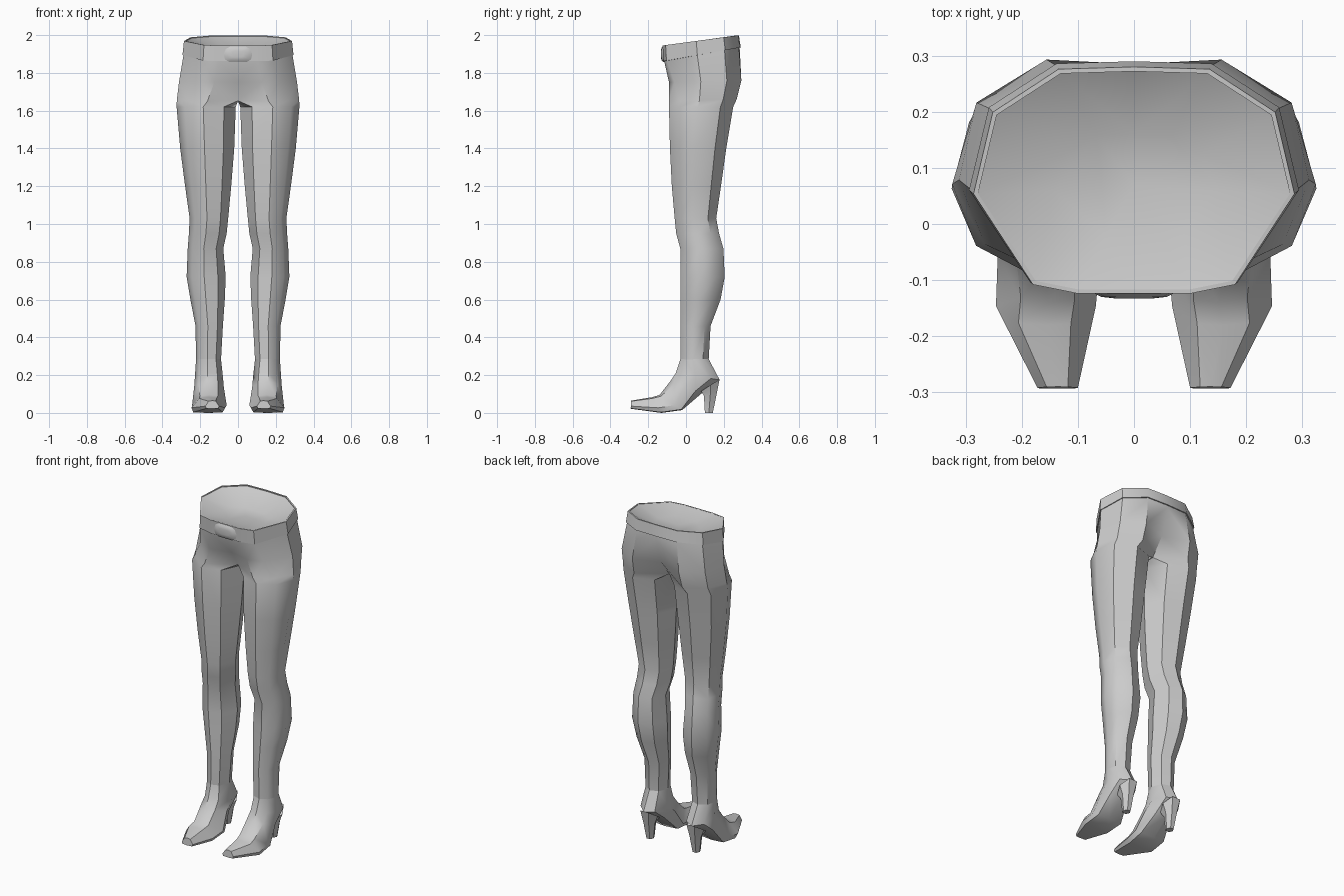
import bpy, bmesh

if "Cube" in bpy.data.objects:
    bpy.data.objects.remove(bpy.data.objects["Cube"])

# Cross-section templates: u = inner..outer (-1..1), v = front..back (-1..1)
LEG = [(-.6, -.8), (.1, -1), (.72, -.7), (1, -.1), (.8, .6), (.1, 1), (-.65, .75), (-1, 0)]
FOOT = [(-.5, -.9), (0, -1), (.55, -.85), (1, .35), (.9, .92), (.1, 1), (-.85, .92), (-1, .35)]
# Half-torso templates: u = 0 lies on the centre line
HIP = [(0, -1), (.35, -1), (.63, -.92), (1, -.12), (.88, .6), (.47, .98), (0, 1), (0, 0)]
SEAT = [(0, -.85), (.4, -1), (.68, -.85), (1, -.12), (.9, .6), (.5, 1), (0, .72), (0, 0)]
CROTCH = [(0, -.5), (.5, -1), (.82, -.7), (1, -.1), (.88, .6), (.5, 1), (0, .4), (0, 0)]


def ring(xi, xo, yf, zf, yb, zb, tpl):
    """Section between a front point and a back point, inner and outer x."""
    pts = []
    for u, v in tpl:
        t = (v + 1) / 2
        x = xi + (xo - xi) * (u + 1) / 2 if tpl in (LEG, FOOT) else u * xo
        pts.append((x, yf + (yb - yf) * t, zf + (zb - zf) * t))
    return pts


def finish(name, bm, angle):
    bmesh.ops.remove_doubles(bm, verts=bm.verts, dist=1e-5)
    bmesh.ops.recalc_face_normals(bm, faces=bm.faces)
    me = bpy.data.meshes.new(name)
    bm.to_mesh(me)
    bm.free()
    ob = bpy.data.objects.new(name, me)
    bpy.context.collection.objects.link(ob)
    bpy.ops.object.select_all(action='DESELECT')
    ob.select_set(True)
    bpy.context.view_layer.objects.active = ob
    bpy.ops.object.shade_smooth_by_angle(angle=angle)
    return ob


def loft(name, rings, cap=True, sides=(1, -1), angle=0.75):
    """Skin a list of rings on both sides, leaving the centre plane open."""
    bm = bmesh.new()
    for s in sides:
        rows = [[bm.verts.new((s * x, y, z)) for x, y, z in r] for r in rings]
        n = len(rows[0])
        for a, b in zip(rows, rows[1:]):
            for i in range(n):
                j = (i + 1) % n
                q = (a[i], a[j], b[j], b[i])
                if any(abs(v.co.x) > 1e-5 for v in q):
                    bm.faces.new(q)
        if cap:
            bm.faces.new(rows[0])
            bm.faces.new(rows[-1])
    return finish(name, bm, angle)


# Legs: z, inner x, outer x, front y, back y
sections = [
    (.28, .09, .222, -.03, .12), (.46, .08, .225, -.03, .13),
    (.60, .07, .252, -.03, .183), (.72, .065, .272, -.03, .205),
    (.87, .078, .266, -.03, .198), (.95, .06, .26, -.052, .175),
    (1.03, .052, .256, -.06, .16), (1.2, .036, .28, -.075, .185),
    (1.4, .02, .306, -.085, .213), (1.62, .012, .325, -.09, .25),
]
body = [ring(xi, xo, yf, z, yb, z, LEG) for z, xi, xo, yf, yb in sections]
# Hips, then the recessed waist opening
body += [
    ring(0, .324, -.09, 1.65, .268, 1.66, CROTCH),
    ring(0, .312, -.09, 1.75, .293, 1.76, SEAT),
    ring(0, .29, -.115, 1.86, .285, 1.92, HIP),
    ring(0, .28, -.12, 1.945, .275, 1.995, HIP),
    ring(0, .142, -.02, 1.92, .16, 1.92, HIP),
]
loft("legs_and_hips", body)

# Belt band following the tilted waist
outer_low = ring(0, .294, -.12, 1.862, .29, 1.935, HIP)
outer_top = ring(0, .286, -.124, 1.945, .28, 1.999, HIP)
inner_top = ring(0, .278, -.117, 1.945, .272, 1.999, HIP)
inner_low = ring(0, .285, -.11, 1.862, .28, 1.935, HIP)
loft("belt", [outer_low, outer_top, inner_top, inner_low, outer_low], cap=False, angle=0.6)

# Shoes: oblique sections from ankle to toe, top point then sole point
shoe = [
    (.09, .222, -.03, .285, .12, .285, LEG),
    (.08, .228, -.055, .21, .178, .175, LEG),
    (.075, .232, -.085, .165, .085, .105, LEG),
    (.06, .243, -.14, .095, -.02, .015, FOOT),
    (.068, .246, -.18, .083, -.13, 0, FOOT),
    (.1, .172, -.29, .065, -.293, .022, FOOT),
]
loft("shoes", [ring(*s) for s in shoe])

# Tapered heels
heel = []
for x, y0, y1, z0, z1 in [(.055, .08, .178, .115, .178), (.035, .095, .162, .09, .1), (.022, .1, .142, 0, 0)]:
    c = .155
    heel.append([(c - x * .6, y0, z0), (c + x * .6, y0, z0), (c + x, (y0 + y1) / 2, (z0 + z1) / 2),
                 (c + x * .5, y1, z1), (c - x * .5, y1, z1), (c - x, (y0 + y1) / 2, (z0 + z1) / 2)])
loft("heels", heel)

# Domed buckle with a rounded outline
outline = [(.045, -.042), (.068, -.03), (.077, 0), (.068, .03), (.045, .042),
           (-.045, .042), (-.068, .03), (-.077, 0), (-.068, -.03), (-.045, -.042)]
dome = [[(x * k, y, 1.9 + z * k) for x, z in outline]
        for k, y in [(1, -.112), (1, -.121), (.75, -.13), (.4, -.133)]]
loft("buckle", dome, sides=(1,))
